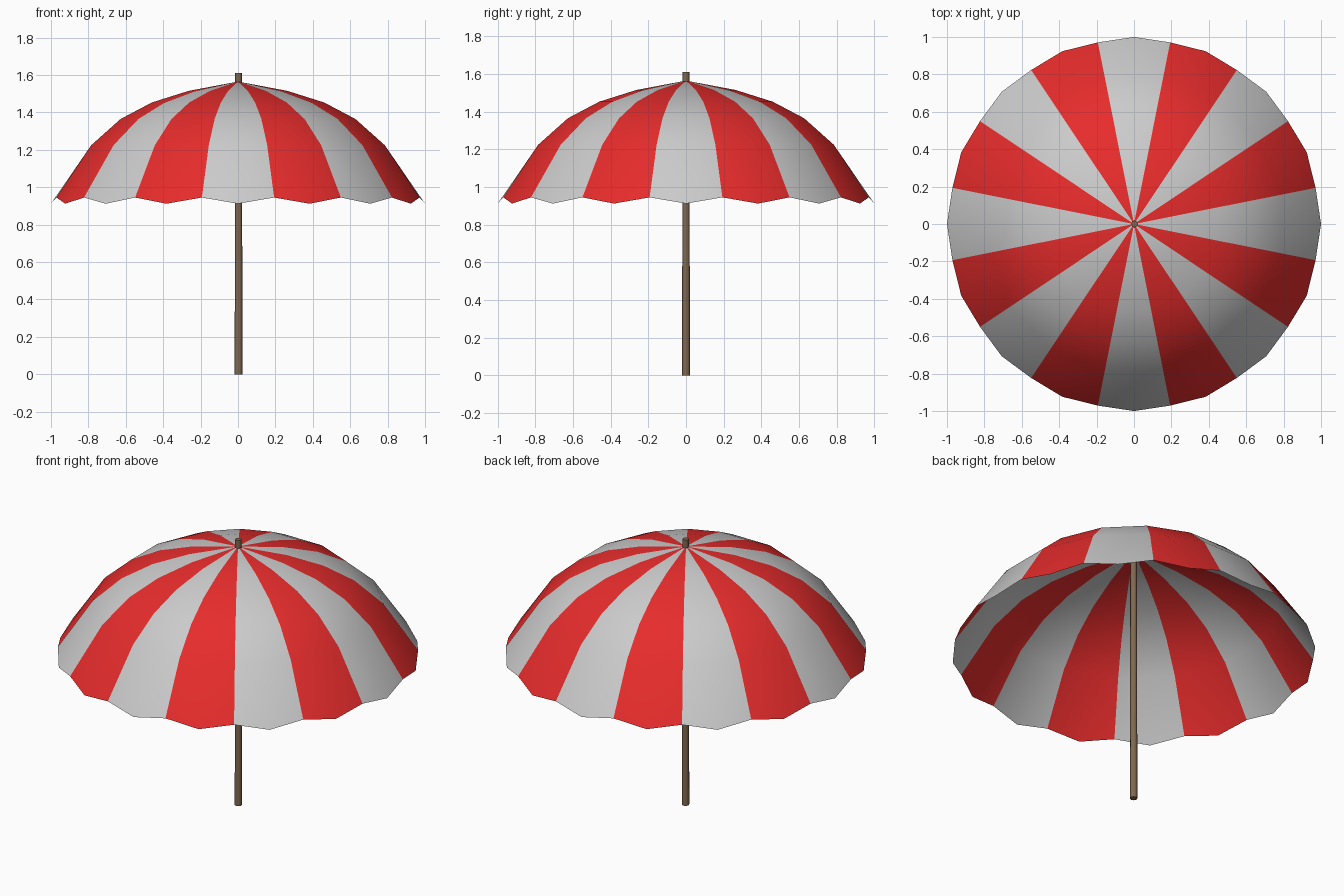
import bpy, bmesh
from math import cos, sin, pi

if "Cube" in bpy.data.objects:
    bpy.data.objects.remove(bpy.data.objects["Cube"])


def material(name, color):
    m = bpy.data.materials.new(name)
    m.diffuse_color = (*color, 1)
    m.use_nodes = True
    m.node_tree.nodes["Principled BSDF"].inputs["Base Color"].default_value = m.diffuse_color
    return m


def finish(name, bm, mats):
    bmesh.ops.recalc_face_normals(bm, faces=bm.faces)
    me = bpy.data.meshes.new(name)
    bm.to_mesh(me)
    bm.free()
    for m in mats:
        me.materials.append(m)
    ob = bpy.data.objects.new(name, me)
    bpy.context.collection.objects.link(ob)
    bpy.context.view_layer.objects.active = ob
    ob.select_set(True)
    bpy.ops.object.shade_smooth_by_angle(angle=pi / 4)
    ob.select_set(False)
    return ob


grey = material("grey_cloth", (0.55, 0.55, 0.55))
red = material("red_cloth", (0.8, 0.025, 0.025))
wood = material("wood", (0.22, 0.14, 0.08))

# Canopy: 16 striped panels, each with a seam and a drooping middle at the rim
PANELS = 16
profile = [(0.27, 1.515), (0.47, 1.453), (0.64, 1.365), (0.80, 1.225), (0.99, 0.945)]
bm = bmesh.new()
apex = bm.verts.new((0, 0, 1.565))
rings = []
for r, z in profile:
    ring = []
    for i in range(PANELS * 2):
        a = (i - 1) * pi / PANELS
        middle = i % 2 == 1
        rim = r > 0.9
        rad = r if not middle else (1.0 if rim else r * cos(pi / PANELS))
        ring.append(bm.verts.new((rad * cos(a), rad * sin(a),
                                  0.912 if middle and rim else z)))
    rings.append(ring)
n = PANELS * 2
for i in range(n):
    j = (i + 1) % n
    stripe = (i // 2) % 2
    faces = [bm.faces.new((apex, rings[0][i], rings[0][j]))]
    for a, b in zip(rings, rings[1:]):
        faces.append(bm.faces.new((a[i], b[i], b[j], a[j])))
    for f in faces:
        f.material_index = stripe
finish("canopy", bm, [grey, red])

# Pole with its tip poking through the canopy
bm = bmesh.new()
bmesh.ops.create_cone(bm, cap_ends=True, segments=8, radius1=0.021, radius2=0.018, depth=1.61)
bmesh.ops.translate(bm, verts=bm.verts, vec=(0.003, 0, 0.805))
finish("pole", bm, [wood])
